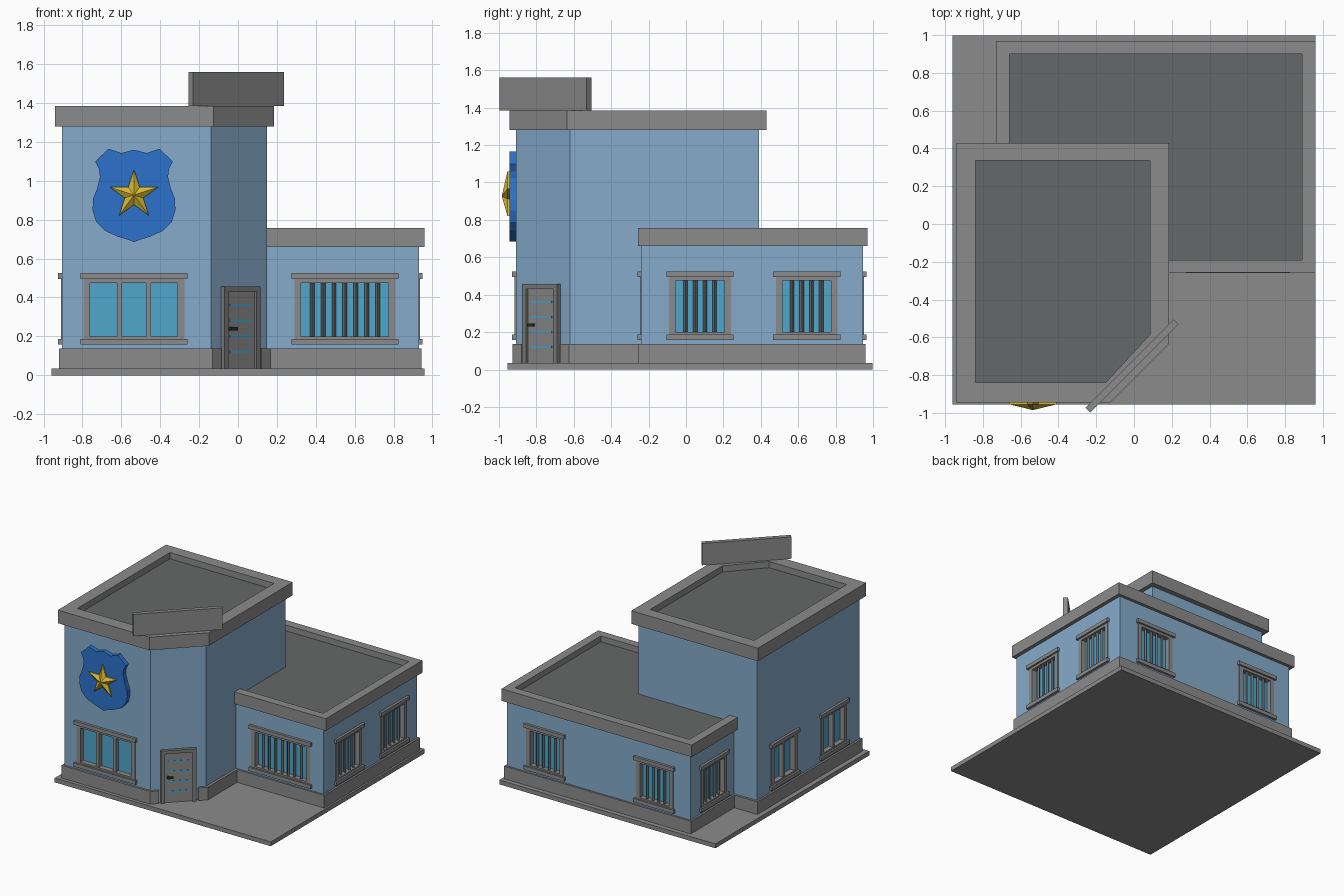
import bpy, bmesh, math
from mathutils import Matrix, Vector

if "Cube" in bpy.data.objects:
    bpy.data.objects.remove(bpy.data.objects["Cube"])


def mat(name, r, g, b):
    m = bpy.data.materials.new(name)
    m.diffuse_color = (r, g, b, 1)
    m.use_nodes = True
    m.node_tree.nodes["Principled BSDF"].inputs["Base Color"].default_value = m.diffuse_color
    return m


WALL = mat("wall blue", 0.24, 0.41, 0.60)
TRIM = mat("trim grey", 0.26, 0.26, 0.265)
ROOF = mat("roof grey", 0.13, 0.14, 0.14)
GLASS = mat("glass blue", 0.08, 0.39, 0.61)
BAR = mat("bar grey", 0.15, 0.15, 0.155)
DOOR = mat("door grey", 0.21, 0.21, 0.21)
DARK = mat("handle dark", 0.025, 0.025, 0.025)
SHIELD = mat("shield blue", 0.025, 0.17, 0.60)
GOLD = mat("star gold", 0.68, 0.49, 0.035)


def finish(name, bm, material):
    bmesh.ops.recalc_face_normals(bm, faces=bm.faces)
    me = bpy.data.meshes.new(name)
    bm.to_mesh(me)
    bm.free()
    me.materials.append(material)
    ob = bpy.data.objects.new(name, me)
    bpy.context.collection.objects.link(ob)
    return ob


def prism(name, pts, z0, z1, material, hole=None, M=Matrix()):
    """Vertical extrusion of an outline, optionally a ring with a matching hole."""
    bm = bmesh.new()
    loops = [[bm.verts.new(M @ Vector((x, y, z))) for x, y in p]
             for p in ([pts, hole] if hole else [pts]) for z in (z0, z1)]
    n = len(pts)

    def band(a, b):
        for i in range(n):
            j = (i + 1) % n
            bm.faces.new((a[i], a[j], b[j], b[i]))
    band(loops[0], loops[1])
    if hole:
        band(loops[2], loops[3])
        band(loops[0], loops[2])
        band(loops[1], loops[3])
    else:
        bm.faces.new(loops[0])
        bm.faces.new(loops[1])
    return finish(name, bm, material)


def boxes(name, M, specs, material):
    """Boxes given as (x0, x1, out0, out1, z0, z1); 'out' is distance in front of the wall."""
    bm = bmesh.new()
    for x0, x1, o0, o1, z0, z1 in specs:
        S = Matrix.Diagonal((x1 - x0, o1 - o0, z1 - z0, 1))
        T = Matrix.Translation(((x0 + x1) / 2, -(o0 + o1) / 2, (z0 + z1) / 2))
        bmesh.ops.create_cube(bm, size=1, matrix=M @ T @ S)
    return finish(name, bm, material)


def place(x, y, deg):
    return Matrix.Translation((x, y, 0)) @ Matrix.Rotation(math.radians(deg), 4, 'Z')


def cut(body, cutter):
    mod = body.modifiers.new("cut", 'BOOLEAN')
    mod.operation = 'DIFFERENCE'
    mod.solver = 'EXACT'
    mod.object = cutter
    bpy.context.view_layer.objects.active = body
    bpy.ops.object.modifier_apply(modifier=mod.name)
    bpy.data.objects.remove(cutter)


def window(name, body, x, y, deg, g, bars=0, mullions=0):
    """Recessed window with glass width g, lintel, sill, and bars or mullions."""
    M = place(x, y, deg)
    h, f, s = g / 2, g / 2 + 0.035, g / 2 + 0.05
    z0, z1 = 0.2, 0.475
    cut(body, boxes("cutter", M, [(-f, f, -0.05, 0.05, 0.18, 0.5)], WALL))
    frame = [(-f, -h, -0.05, 0.006, z0, z1), (h, f, -0.05, 0.006, z0, z1),
             (-f, f, -0.05, 0.006, 0.18, z0), (-f, f, -0.05, 0.006, z1, 0.5),
             (-s, s, -0.01, 0.02, 0.495, 0.525), (-s, s, -0.01, 0.02, 0.157, 0.187)]
    for i in range(mullions):
        c = -h + g * (i + 1) / (mullions + 1)
        frame.append((c - 0.0125, c + 0.0125, -0.04, 0.002, z0, z1))
    boxes(name + "_frame", M, frame, TRIM)
    boxes(name + "_glass", M, [(-h, h, -0.05, -0.035, z0, z1)], GLASS)
    if bars:
        bm = bmesh.new()
        for i in range(bars):
            c = -h + g * (i + 1) / (bars + 1)
            # square bars turned edge-on
            T = Matrix.Translation((c, 0.014, (z0 + z1) / 2)) @ Matrix.Rotation(math.pi / 4, 4, 'Z')
            bmesh.ops.create_cube(bm, size=1, matrix=M @ T @ Matrix.Diagonal((0.016, 0.016, z1 - z0, 1)))
        finish(name + "_bars", bm, BAR)


def tower(l, r, f, b, cx, cy):
    """Tower outline with its front right corner cut off from (cx, f) to (r, cy)."""
    return [(l, f), (cx, f), (r, cy), (r, b), (l, b)]


def annex(d):
    """L-shaped annex outline, grown outward by d."""
    return [(0.15, -0.24 - d), (0.93 + d, -0.24 - d), (0.93 + d, 0.945 + d),
            (-0.70 - d, 0.945 + d), (-0.70 - d, 0.39), (0.15, 0.39)]


# ground slab
prism("ground_slab", [(-0.96, -0.955), (0.96, -0.955), (0.96, 0.998), (-0.96, 0.998)], 0, 0.035, TRIM)

# wall bodies
tower_walls = prism("tower_walls", tower(-0.905, 0.15, -0.91, 0.39, -0.14, -0.62), 0.03, 1.30, WALL)
annex_walls = prism("annex_walls", annex(0), 0.03, 0.68, WALL)

# plinths, with a gap for the door
D = place(0.005, -0.765, 45)
plinth = prism("tower_plinth", tower(-0.92, 0.17, -0.927, 0.408, -0.132, -0.625), 0.03, 0.137, TRIM)
cut(plinth, boxes("cutter", D, [(-0.145, 0.145, -0.03, 0.1, 0, 0.3)], TRIM))
prism("annex_plinth", annex(0.015), 0.03, 0.137, TRIM)

# parapets and flat roofs
inner = tower(-0.84, 0.085, -0.84, 0.335, -0.15, -0.585)
prism("tower_parapet", tower(-0.94, 0.185, -0.945, 0.43, -0.125, -0.635), 1.28, 1.385, TRIM, hole=inner)
prism("tower_roof", inner, 1.29, 1.335, ROOF)
prism("annex_parapet", [(0.15, -0.257), (0.96, -0.257), (0.96, 0.97), (-0.73, 0.97), (-0.73, 0.39),
                        (-0.66, 0.39), (-0.66, 0.90), (0.89, 0.90), (0.89, -0.19), (0.15, -0.19)],
      0.66, 0.757, TRIM)
prism("annex_roof", [(0.15, -0.19), (0.89, -0.19), (0.89, 0.90), (-0.66, 0.90), (-0.66, 0.39), (0.15, 0.39)],
      0.67, 0.71, ROOF)

# windows
window("tower_front_window", tower_walls, -0.535, -0.91, 0, 0.45, mullions=2)
for i, y in enumerate((0.05, -0.58)):
    window(f"tower_left_window_{i}", tower_walls, -0.905, y, -90, 0.26, mullions=1)
window("annex_front_window", annex_walls, 0.55, -0.24, 0, 0.45, bars=7)
for i, y in enumerate((0.075, 0.645)):
    window(f"annex_right_window_{i}", annex_walls, 0.93, y, 90, 0.26, bars=4)
for i, x in enumerate((0.59, -0.385)):
    window(f"annex_back_window_{i}", annex_walls, x, 0.945, 180, 0.26, bars=4)
window("annex_left_window", annex_walls, -0.70, 0.65, -90, 0.26, bars=4)

# corner door
boxes("door_frame", D, [(-0.132, -0.102, -0.01, 0.025, 0.03, 0.457), (0.102, 0.132, -0.01, 0.025, 0.03, 0.457),
                        (-0.102, 0.102, -0.01, 0.025, 0.43, 0.457)], DOOR)
boxes("door_leaf", D, [(-0.102, 0.102, -0.01, 0.012, 0.03, 0.43)], TRIM)
boxes("door_glass_strips", D, [(-0.08, 0.08, 0.01, 0.014, z, z + 0.012) for z in (0.115, 0.195, 0.275, 0.355)], GLASS)
boxes("door_handle", D, [(-0.085, -0.07, 0.01, 0.03, 0.23, 0.247), (-0.085, -0.04, 0.022, 0.032, 0.23, 0.247)], DARK)

# blank sign board over the door
boxes("sign_board", place(-0.01, -0.752, 45), [(-0.33, 0.33, -0.0175, 0.0175, 1.385, 1.56)], TRIM)

# shield on the front wall: half outline, mirrored
half = [(0, 1.16), (0.065, 1.143), (0.13, 1.165), (0.2, 1.10), (0.18, 1.06), (0.175, 1.02), (0.19, 0.96),
        (0.21, 0.91), (0.213, 0.85), (0.195, 0.79), (0.15, 0.743), (0.08, 0.712), (0.03, 0.697), (0, 0.685)]
outline = half + [(-x, z) for x, z in half[-2:0:-1]]
UP = Matrix.Translation((-0.535, 0, 0)) @ Matrix.Rotation(math.pi / 2, 4, 'X')
prism("shield", outline, 0.90, 0.945, SHIELD, M=UP)

# faceted star
bm = bmesh.new()
ring = []
for k in range(10):
    a, r = math.pi / 2 + k * math.pi / 5, (0.05 if k % 2 else 0.131)
    ring.append([bm.verts.new((-0.535 + r * math.cos(a), y, 0.927 + r * math.sin(a))) for y in (-0.94, -0.955)])
apex = bm.verts.new((-0.535, -0.985, 0.927))
for k in range(10):
    a, b = ring[k], ring[(k + 1) % 10]
    bm.faces.new((a[0], b[0], b[1], a[1]))
    bm.faces.new((a[1], b[1], apex))
bm.faces.new([v[0] for v in ring])
finish("star", bm, GOLD)
